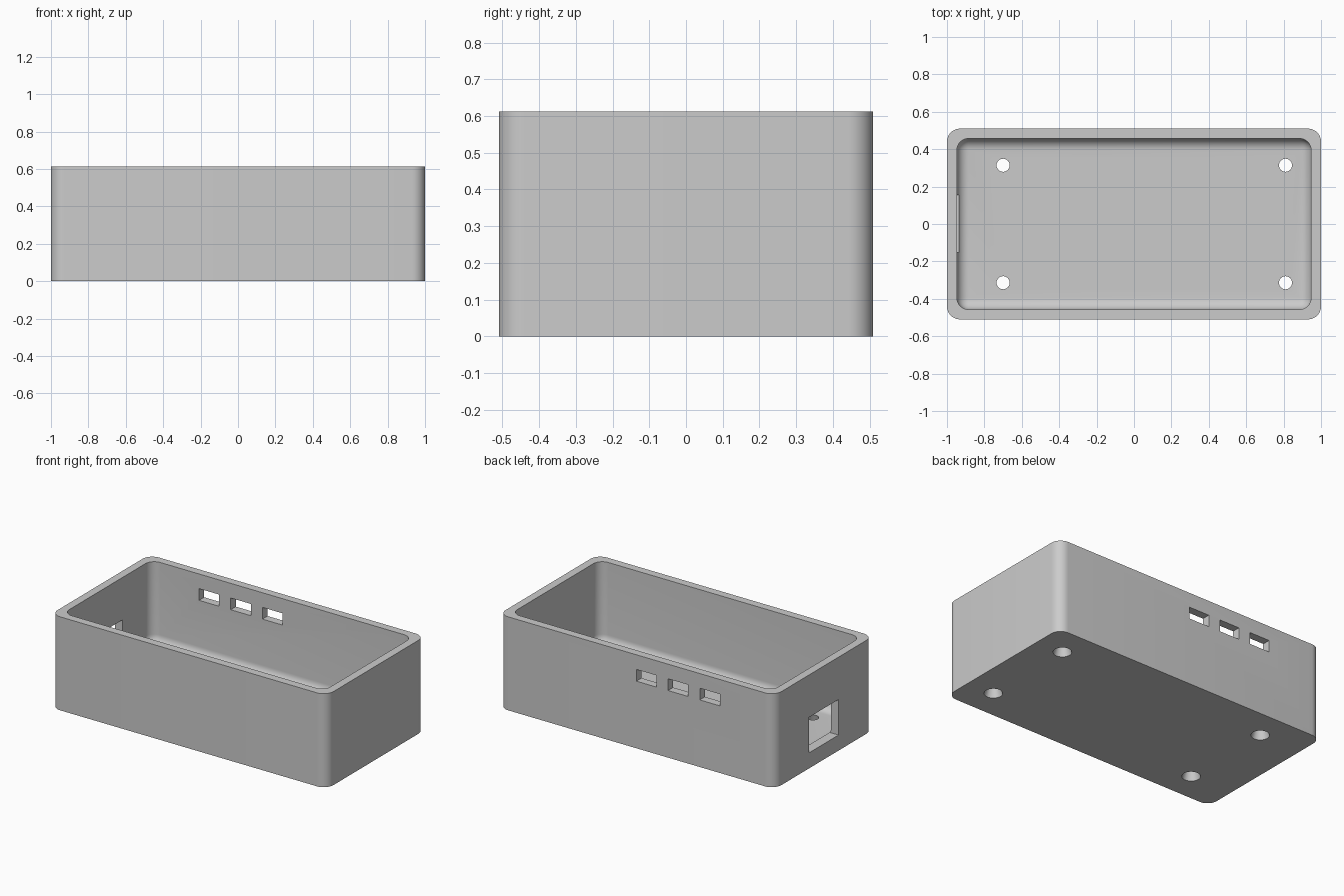
import bpy, bmesh, math
from mathutils import Matrix, Vector

if "Cube" in bpy.data.objects:
    bpy.data.objects.remove(bpy.data.objects["Cube"], do_unlink=True)

LENGTH, WIDTH, HEIGHT = 2.0, 1.02, 0.613
WALL, FLOOR = 0.053, 0.075

grey = bpy.data.materials.new("light_grey_plastic")
grey.use_nodes = True
colour = (0.6, 0.6, 0.6, 1)
grey.diffuse_color = colour
grey.node_tree.nodes["Principled BSDF"].inputs["Base Color"].default_value = colour


def add_object(name, bm):
    mesh = bpy.data.meshes.new(name)
    bmesh.ops.recalc_face_normals(bm, faces=bm.faces)
    bm.to_mesh(mesh)
    bm.free()
    mesh.materials.append(grey)
    obj = bpy.data.objects.new(name, mesh)
    bpy.context.collection.objects.link(obj)
    return obj


def box(name, low, high, radius=0, vertical_only=False):
    """Box between two corners, optionally with rounded edges."""
    low, high = Vector(low), Vector(high)
    bm = bmesh.new()
    bmesh.ops.create_cube(bm, size=1)
    bmesh.ops.scale(bm, vec=high - low, verts=bm.verts)
    bmesh.ops.translate(bm, vec=(low + high) / 2, verts=bm.verts)
    if radius:
        edges = [e for e in bm.edges if not vertical_only
                 or abs(e.verts[0].co.z - e.verts[1].co.z) > 0.01]
        bmesh.ops.bevel(bm, geom=edges, offset=radius, segments=10,
                        profile=0.5, affect='EDGES')
    return add_object(name, bm)


def tapered_hole(x, y):
    """Screw hole, wider underneath, running a little past the floor."""
    bm = bmesh.new()
    slope, extra = 0.02 / FLOOR, 0.01
    bmesh.ops.create_cone(bm, cap_ends=True, segments=32,
                          radius1=0.055 + slope * extra,
                          radius2=0.035 - slope * extra,
                          depth=FLOOR + 2 * extra,
                          matrix=Matrix.Translation((x, y, FLOOR / 2)))
    return add_object("screw_hole_cutter", bm)


def cut(target, cutter):
    mod = target.modifiers.new("cut", 'BOOLEAN')
    mod.operation, mod.solver, mod.object = 'DIFFERENCE', 'EXACT', cutter
    bpy.context.view_layer.objects.active = target
    bpy.ops.object.modifier_apply(modifier=mod.name)
    bpy.data.objects.remove(cutter, do_unlink=True)


# Outer shell with rounded upright corners
hx, hy = LENGTH / 2, WIDTH / 2
case = box("enclosure_case", (-hx, -hy, 0), (hx, hy, HEIGHT), 0.07, True)

# Hollow inside with a rounded floor edge
cut(case, box("cavity_cutter", (WALL - hx, WALL - hy, FLOOR),
              (hx - WALL, hy - WALL, HEIGHT + 0.3), 0.063))

# Three small ports in the back wall
for x in (-0.53, -0.3, -0.07):
    cut(case, box("back_port_cutter", (x - 0.073, hy - 0.1, 0.44),
                  (x + 0.073, hy + 0.1, 0.517)))

# Large port in the end wall
cut(case, box("end_port_cutter", (-hx - 0.1, -0.152, 0.102),
              (-hx + 0.1, 0.155, 0.335)))

# Four screw holes in the floor
for x in (-0.7, 0.81):
    for y in (-0.314, 0.314):
        cut(case, tapered_hole(x, y))

# Smooth rounded corners, sharp rims
bpy.ops.object.select_all(action='DESELECT')
case.select_set(True)
bpy.context.view_layer.objects.active = case
bpy.ops.object.shade_smooth_by_angle(angle=math.radians(30))
